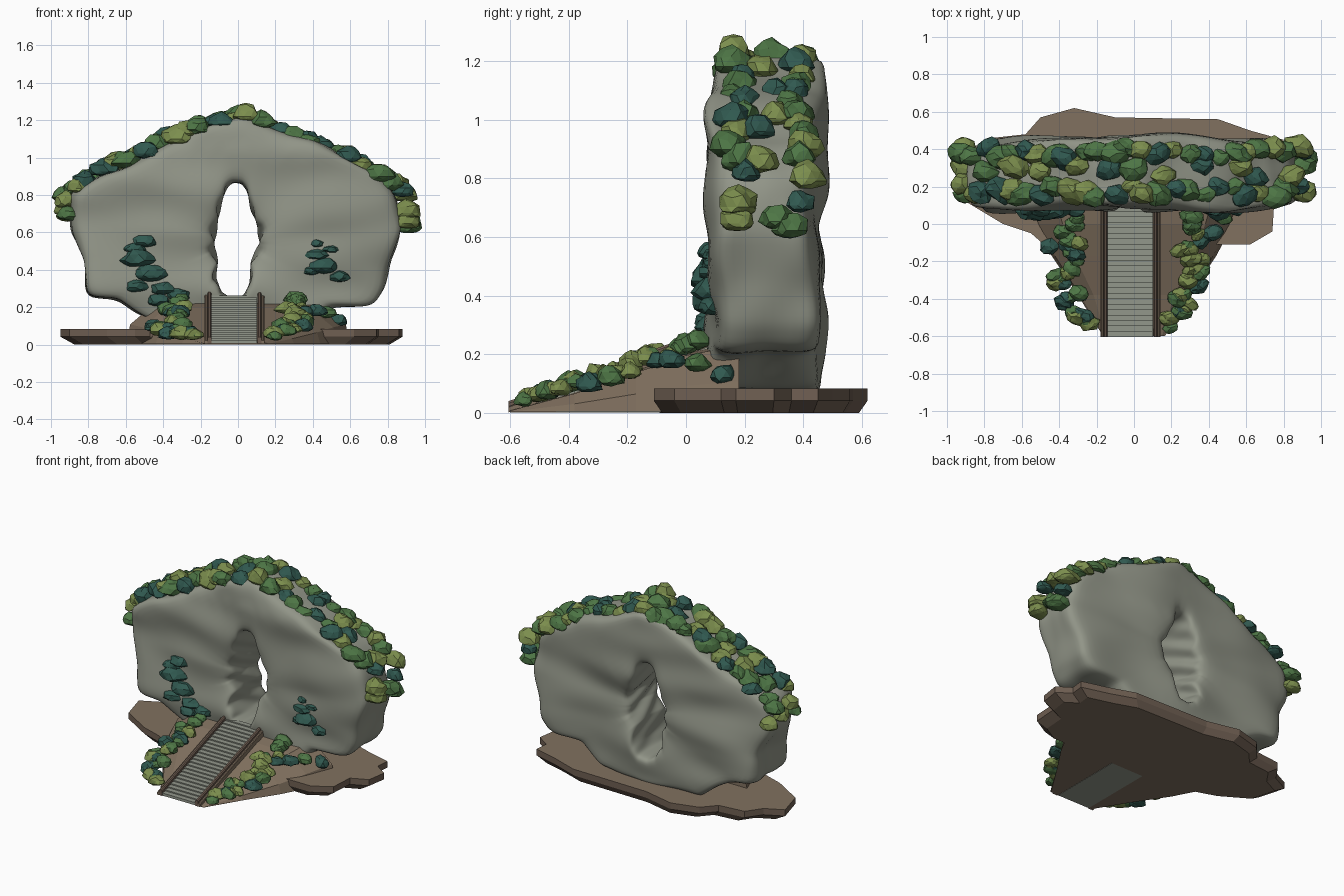
import bpy, bmesh, math, random
from mathutils import Vector, Matrix, noise

random.seed(7)
cube = bpy.data.objects.get("Cube")
if cube:
    bpy.data.objects.remove(cube, do_unlink=True)


def material(name, *rgb):
    m = bpy.data.materials.new(name)
    m.use_nodes = True
    m.diffuse_color = (*rgb, 1)
    m.node_tree.nodes["Principled BSDF"].inputs["Base Color"].default_value = (*rgb, 1)
    return m


STONE = material("grey stone", .285, .3, .245)
STEP = material("step stone", .29, .31, .26)
EARTH = material("brown earth", .22, .165, .115)
EDGE = material("dark earth edge", .16, .115, .085)
WOOD = material("dark wood", .15, .105, .078)
GREENS = [material("leaf green", .075, .18, .06),
          material("olive green", .2, .27, .075),
          material("deep teal green", .03, .10, .08)]


def finish(name, bm, mats, smooth=False):
    bmesh.ops.recalc_face_normals(bm, faces=bm.faces)
    me = bpy.data.meshes.new(name)
    bm.to_mesh(me)
    bm.free()
    for m in mats:
        me.materials.append(m)
    ob = bpy.data.objects.new(name, me)
    bpy.context.collection.objects.link(ob)
    if smooth:
        me.polygons.foreach_set("use_smooth", [True] * len(me.polygons))
    return ob


def loft(bm, rings, closed=False):
    """Join rings of points with quads; cap the ends unless closed."""
    vs = [[bm.verts.new(p) for p in r] for r in rings]
    n = len(vs[0])
    pairs = zip(vs, vs[1:] + vs[:1]) if closed else zip(vs, vs[1:])
    for a, b in pairs:
        for i in range(n):
            bm.faces.new((a[i], a[(i + 1) % n], b[(i + 1) % n], b[i]))
    if not closed:
        bm.faces.new(vs[0])
        bm.faces.new(vs[-1])


# Rock arch: a ring whose section runs from the hole to the outline
MID = Vector((0, .55))
OUTLINE = [(.03, 1.22), (.2, 1.15), (.4, 1.09), (.58, .99), (.74, .92), (.83, .81),
           (.87, .62), (.82, .45), (.78, .3), (.71, .21), (.5, .2), (.34, .09), (0, .06),
           (-.4, .08), (-.58, .2), (-.66, .25), (-.8, .25), (-.82, .45), (-.89, .6),
           (-.9, .81), (-.72, .92), (-.6, .95), (-.45, 1.03), (-.22, 1.15)]
HOLE = [(.02, .86), (.05, .82), (.07, .72), (.11, .63), (.115, .54), (.07, .44),
        (.065, .33), (.03, .26), (-.04, .25), (-.09, .28), (-.125, .36), (-.11, .44),
        (-.13, .52), (-.115, .64), (-.09, .76), (-.06, .84), (-.03, .865)]
HALF = [(0, .5), (0, .4), (.005, .3), (.01, .2), (.02, .1), (.06, .03), (.18, 0), (.35, 0),
        (.5, 0), (.65, 0), (.8, 0), (.93, .01), (.99, .06), (1, .2), (1, .35), (1, .5)]
SECTION = HALF + [(t, 1 - s) for t, s in HALF[-2:0:-1]]


def ray_hit(points, ang):
    """Point where a ray from MID crosses a closed outline."""
    d = Vector((math.sin(ang), math.cos(ang)))
    best = 0
    for p, q in zip(points, points[1:] + points[:1]):
        a, b = Vector(p) - MID, Vector(q) - MID
        e = b - a
        den = d.x * e.y - d.y * e.x
        if abs(den) < 1e-9:
            continue
        r = (a.x * e.y - a.y * e.x) / den
        k = (a.x * d.y - a.y * d.x) / den
        if r > 0 and -.001 <= k <= 1.001:
            best = max(best, r)
    return d * best + MID


def bump(x, centre, width):
    return math.exp(-((x - centre) / width) ** 2)


rings = []
COUNT = 128
for i in range(COUNT):
    ang = math.tau * (i + .5) / COUNT
    inner, outer = ray_hit(HOLE, ang), ray_hit(OUTLINE, ang)
    ring = []
    for t, s in SECTION:
        p = inner.lerp(outer, t)
        if t < .05:      # slanting ridges inside the hole
            p.x *= 1.02 + .1 * math.sin(52 * p.y + 9 * s)
        x, z = p
        crest = min(1, max(0, (z - 1.03) / .06))
        front = .082 + .025 * crest + .02 * bump(x, .9, .2) - .03 * bump(x, .45, .2) * bump(z, .95, .3)
        back = .455 + .025 * bump(x, .1, .25) + .015 * bump(x, -.6, .2) - .03 * x * x
        y = front + (back - front) * s
        fold = noise.noise(Vector((x * 2, s * 2 + 5, z * 5)))
        y += .038 * fold * (1 if s < .5 else -1) * min(1, abs(s - .5) * 3)
        if t > .9:       # uneven rim
            p = p + (p - MID) * .04 * noise.noise(Vector((x * 5, y * 9, z * 5)))
        ring.append((p.x, y, p.y))
    rings.append(ring)
bm = bmesh.new()
loft(bm, rings, closed=True)
rock = finish("rock_arch", bm, [STONE], True)
rock.modifiers.new("Soften", 'SUBSURF').levels = 1

# Ground slab with undercut edge
SLAB = [(-.95, .3), (-.9, .12), (-.7, 0), (-.55, -.05), (-.47, -.12), (.4, -.11), (.62, -.11),
        (.74, -.04), (.75, .12), (.86, .17), (.88, .3), (.79, .36), (.8, .45), (.62, .5),
        (.45, .56), (-.1, .57), (-.32, .62), (-.5, .57), (-.58, .48), (-.76, .46), (-.83, .36)]
bm = bmesh.new()
loft(bm, [[(x * k, .25 + (y - .25) * k, z) for x, y in SLAB]
          for k, z in ((.92, 0), (1, .042), (1, .084))])
slab = finish("ground_slab", bm, [EARTH, EDGE])
for f in slab.data.polygons:
    f.material_index = 0 if abs(f.normal.z) > .9 else 1


def slope(y):
    """Height of the stair line at depth y."""
    return .012 + .25 * (y + .6) / .7


# Earth mound under the stairs
bm = bmesh.new()
rows = []
for w, y in ((.165, -.6), (.3, -.38), (.44, -.17), (.53, 0), (.6, .18)):
    h = max(.008, slope(min(y, .1)) - .022)
    top = max(w * .72, .15)
    half = [(w, .004), (w * .96, h * .45), (top, h * .96), (.12, h)]
    rows.append([(-x, y, z) for x, z in half] + [(x, y, z) for x, z in half[::-1]])
loft(bm, rows)
finish("earth_mound", bm, [EARTH])

# Stairs: stepped profile extruded across
STEPS = 24
profile = [(-.6, .002)]
for i in range(STEPS):
    y0, y1 = -.6 + .7 * i / STEPS, -.6 + .7 * (i + 1) / STEPS
    z = slope(y1)
    profile += [(y0, z - .004), (y0 - .005, z - .004), (y0 - .005, z), (y1, z)]
profile.append((.1, .002))
bm = bmesh.new()
loft(bm, [[(x, y, z) for y, z in profile] for x in (-.142, .102)])
finish("stairs", bm, [STEP])

# Side rails with an earth curb next to each
for side, x, out in (("right", -.153, -1), ("left", .115, 1)):
    for part, off, half, lift, mat in (("rail", 0, .011, .03, WOOD),
                                       ("curb", .018 * out, .008, .012, EARTH)):
        bm = bmesh.new()
        loft(bm, [[(x + off - half, y, max(.002, slope(y) - .03)),
                   (x + off + half, y, max(.002, slope(y) - .03)),
                   (x + off + half, y, slope(y) + lift * .75),
                   (x + off + half * .5, y, slope(y) + lift),
                   (x + off - half * .5, y, slope(y) + lift),
                   (x + off - half, y, slope(y) + lift * .75)] for y in (-.605, .105)])
        finish(f"{side}_{part}", bm, [mat])


def bush(bm, loc, size, weights, tall=.95):
    """Jagged faceted dome, widest across, with a flattened underside."""
    made = bmesh.ops.create_icosphere(bm, subdivisions=2, radius=1)["verts"]
    spin = Matrix.Rotation(random.uniform(-.6, .6), 3, 'Z')
    wide = random.uniform(1, 1.25)
    mat = random.choices(range(3), weights)[0]
    for v in made:
        p = v.co * random.uniform(.84, 1.13)
        p.z *= tall if p.z > 0 else .4
        v.co = Vector(loc) + spin @ Vector((p.x * wide, p.y * .85, p.z)) * size
    for f in {f for v in made for f in v.link_faces}:
        f.material_index = mat


def along(path, k):
    """Point at fraction k of a polyline."""
    pts = [Vector(p) for p in path]
    lens = [(b - a).length for a, b in zip(pts, pts[1:])]
    d = k * sum(lens)
    for a, b, length in zip(pts, pts[1:], lens):
        if d <= length:
            return a.lerp(b, d / length)
        d -= length
    return pts[-1]


def jitter(amount):
    return random.uniform(-amount, amount)


# Bushes along the crest
CREST = [(-.905, .65), (-.925, .8), (-.72, .92), (-.45, 1.05), (-.22, 1.15), (.04, 1.21),
         (.22, 1.13), (.55, 1.01), (.72, .91), (.88, .82), (.915, .6)]
bm = bmesh.new()
for row, count in ((.18, 28), (.28, 13), (.385, 28)):
    for i in range(count):
        p = along(CREST, (i + .5 + jitter(.3)) / count)
        bush(bm, (p.x, row + jitter(.035), p.y + jitter(.01)), random.uniform(.055, .08), (5, 3, 3))
finish("crest_bushes", bm, GREENS)

# Low bushes set into the front wall
bm = bmesh.new()
for x, z, s in ((-.5, .545, .055), (-.55, .51, .05), (-.53, .45, .085), (-.47, .37, .08),
                (-.53, .305, .065), (-.4, .29, .065), (-.32, .26, .06), (-.43, .23, .06),
                (.42, .535, .035), (.42, .475, .055), (.5, .505, .04), (.46, .41, .075),
                (.54, .355, .05), (.39, .39, .045)):
    bush(bm, (x, .088, z), s, (0, 0, 1), .75)
finish("wall_bushes", bm, GREENS)

# Bushes down both sides of the mound
PATHS = ([(-.22, -.56), (-.32, -.43), (-.38, -.29), (-.35, -.1), (-.35, .04)],
         [(.19, -.56), (.23, -.44), (.32, -.31), (.31, -.15), (.32, .04)])
bm = bmesh.new()
for path in PATHS:
    for i in range(28):
        p = along(path, (i + .5) / 28)
        spread = .025 + .035 * min(1, i / 6)
        x, y = p.x + jitter(spread), p.y + jitter(.02)
        drop = max(0, abs(x) - .28) * .4
        bush(bm, (x, y, max(.028, slope(y) + .008 - drop)), random.uniform(.036, .056), (4, 4, 3))
for x, y, z in ((.53, .13, .12), (.47, .04, .16), (-.45, -.12, .09), (.42, -.05, .17)):
    bush(bm, (x, y, z), .05, (1, 0, 1))
finish("mound_bushes", bm, GREENS)
